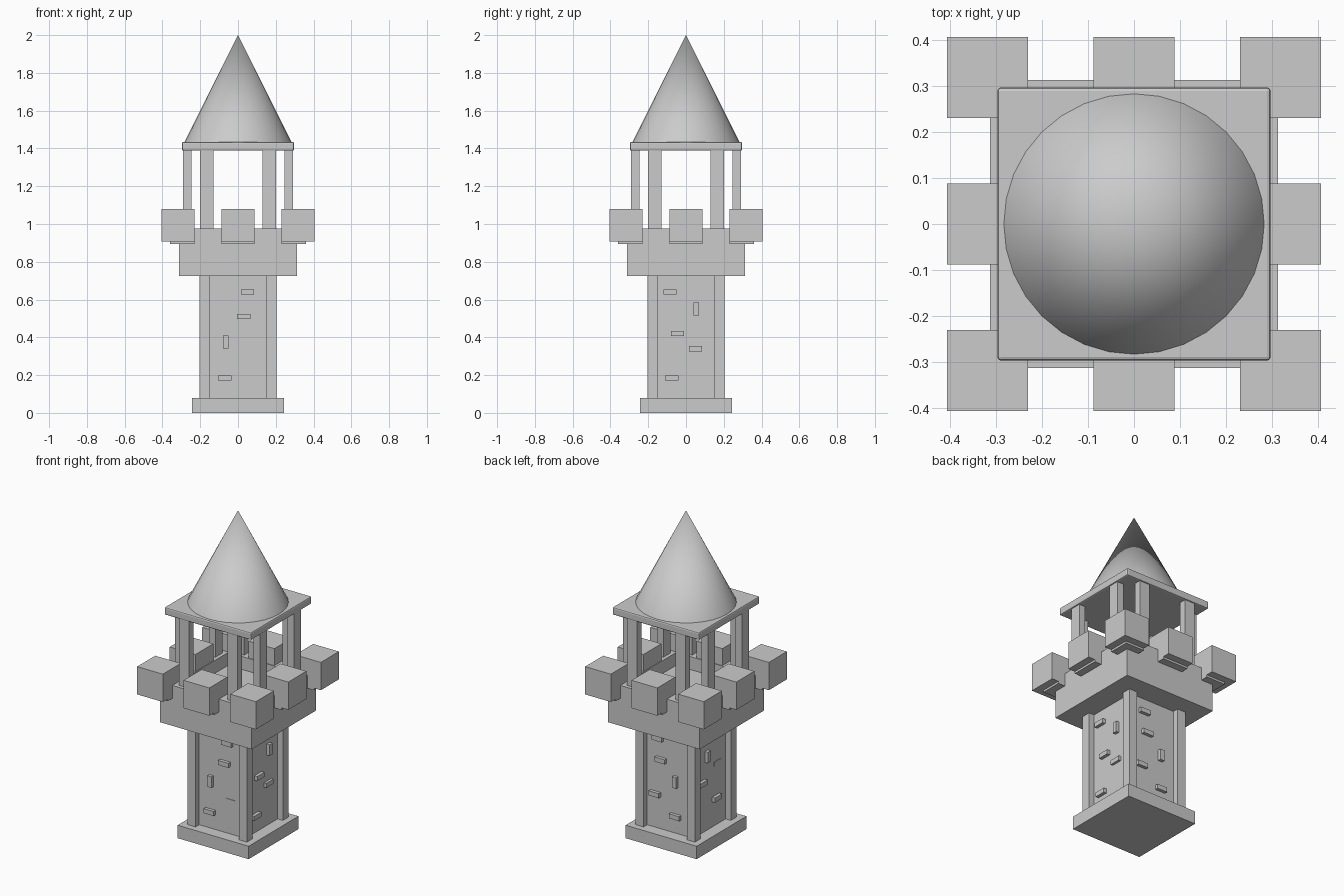
import bpy
from math import pi
from mathutils import Matrix

if "Cube" in bpy.data.objects:
    bpy.data.objects.remove(bpy.data.objects["Cube"])


def box(name, lo, hi, turn=0.0, bevel=0.0):
    """Box between two corners, optionally turned about the tower axis."""
    bpy.ops.mesh.primitive_cube_add(size=1)
    ob = bpy.context.object
    ob.name = name
    size = [b - a for a, b in zip(lo, hi)]
    mid = [(a + b) / 2 for a, b in zip(lo, hi)]
    ob.data.transform(Matrix.Rotation(turn, 4, 'Z') @ Matrix.Translation(mid)
                      @ Matrix.Diagonal((*size, 1)))
    if bevel:
        m = ob.modifiers.new("bevel", 'BEVEL')
        m.width = bevel
        m.segments = 2
    return ob


# Plinth and shaft
box("base", (-.243, -.243, 0), (.243, .243, .08))
box("tower_shaft", (-.168, -.168, .07), (.168, .168, .74))
for sx in (-1, 1):
    for sy in (-1, 1):
        x, y = sx * .176, sy * .176
        box("corner_pillar", (x - .028, y - .028, .07), (x + .028, y + .028, .74))

# Raised bricks per side, front / right / back / left: (across, height, upright, depth)
bricks = [
    [(.05, .64, 0, .02), (.03, .51, 0, .02), (-.065, .375, 1, .02),
     (-.07, .185, 0, .02), (.07, .28, 0, .003)],
    [(-.085, .64, 0, .02), (.055, .55, 1, .02), (-.045, .42, 0, .02),
     (-.075, .185, 0, .02), (.05, .34, 0, .015)],
    [(-.07, .64, 0, .02), (-.05, .51, 0, .02), (.05, .4, 1, .02),
     (-.09, .29, 0, .02), (.05, .185, 0, .02)],
    [(.05, .64, 0, .01), (-.04, .54, 1, .02), (.07, .46, 0, .003),
     (-.09, .39, 0, .02), (.05, .25, 0, .02)],
]
for side, rows in enumerate(bricks):
    for u, z, upright, d in rows:
        w, h = (.014, .034) if upright else (.035, .014)
        box("wall_brick", (u - w, -.168 - d, z - h), (u + w, -.16, z + h), side * pi / 2)

# Parapet floor, walls, merlons and belfry posts, repeated on four sides
box("parapet_floor", (-.313, -.313, .725), (.313, .313, .895))
for side in range(4):
    a = side * pi / 2
    box("parapet_wall", (-.313, -.313, .89), (.225, -.225, .975), a)
    for name, c in (("corner_merlon", .318), ("middle_merlon", 0)):
        lo, hi = c - .088, c + .088
        box(name, (lo, -.406, .908), (hi, -.23, 1.08), a)
        box(name + "_ledge", (lo, -.36, .895), (.36 if c else hi, -.23, .908), a)
    for u in (-.166, .166):
        box("belfry_post", (u - .035, -.29, .9), (u + .035, -.247, 1.4), a)

# Roof slab and spire
box("roof_slab", (-.297, -.297, 1.388), (.297, .297, 1.435), bevel=.008)
bpy.ops.mesh.primitive_cone_add(vertices=32, radius1=.283, radius2=0, depth=.565,
                                location=(0, 0, 1.7175))
bpy.context.object.name = "spire"
bpy.ops.object.shade_smooth_by_angle(angle=pi / 6)
